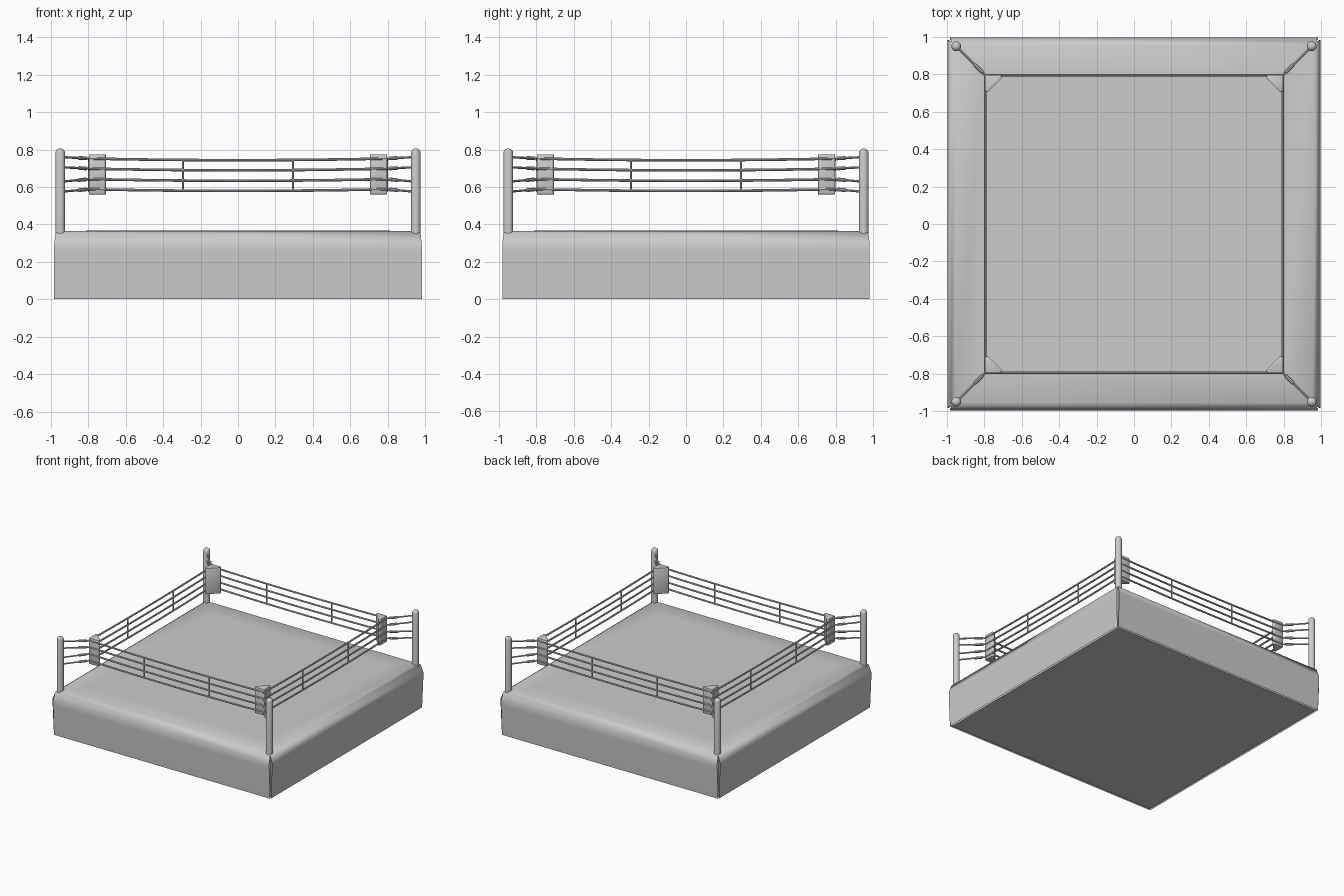
import bpy, bmesh, math
from mathutils import Vector, Matrix

cube = bpy.data.objects.get("Cube")
if cube:
    bpy.data.objects.remove(cube, do_unlink=True)

GREY = (0.6, 0.6, 0.6, 1)
grey = bpy.data.materials.new("plain grey")
grey.use_nodes = True
grey.diffuse_color = GREY
grey.node_tree.nodes["Principled BSDF"].inputs["Base Color"].default_value = GREY

CORNERS = [(1, 1), (-1, 1), (-1, -1), (1, -1)]
POST, ROPE, TIE = 0.95, 0.795, 0.295
ROPE_Z = [0.588, 0.642, 0.698, 0.752]       # rope heights at the corners
ANCHOR_Z = [0.574, 0.628, 0.706, 0.76]      # heights at the posts
SAG = 0.009


def finish(name, bm, angle=40):
    bmesh.ops.recalc_face_normals(bm, faces=bm.faces)
    mesh = bpy.data.meshes.new(name)
    bm.to_mesh(mesh)
    bm.free()
    mesh.materials.append(grey)
    obj = bpy.data.objects.new(name, mesh)
    bpy.context.collection.objects.link(obj)
    bpy.ops.object.select_all(action='DESELECT')
    obj.select_set(True)
    bpy.context.view_layer.objects.active = obj
    bpy.ops.object.shade_smooth_by_angle(angle=math.radians(angle))
    return obj


def tube(bm, points, radii, sides=8):
    """Sweep a round section along a gently bending path."""
    points = [Vector(p) for p in points]
    turn = (points[-1] - points[0]).to_track_quat('Z', 'Y')
    rings = []
    for p, r in zip(points, radii):
        ring = []
        for i in range(sides):
            a = math.tau * i / sides
            ring.append(bm.verts.new(p + turn @ Vector((r * math.cos(a), r * math.sin(a), 0))))
        rings.append(ring)
    for low, high in zip(rings, rings[1:]):
        for i in range(sides):
            j = (i + 1) % sides
            bm.faces.new((low[i], low[j], high[j], high[i]))
    bm.faces.new(rings[0])
    bm.faces.new(rings[-1])


# Solid platform under the cloth
bm = bmesh.new()
bmesh.ops.create_cube(bm, size=1, matrix=Matrix.Translation((0, 0, 0.175))
                      @ Matrix.Diagonal((1.94, 1.94, 0.35, 1)))
finish("platform_core", bm)

# Canvas top with four hanging flaps, split at the corners
bm = bmesh.new()
rings = [[bm.verts.new((sx * h, sy * h, z)) for sx, sy in CORNERS]
         for h, z in [(0.8, 0.366), (0.955, 0.365), (0.976, 0.352)]]
bm.faces.new(rings[0])
for inner, outer in zip(rings, rings[1:]):
    for i in range(4):
        j = (i + 1) % 4
        bm.faces.new((inner[i], inner[j], outer[j], outer[i]))
for i in range(4):
    a, b = rings[-1][i], rings[-1][(i + 1) % 4]
    side = Matrix.Rotation(math.pi / 2 * i, 3, 'Z')
    for out, z in [(0.997, 0.29), (0.997, 0.25), (0.985, 0)]:
        c, d = [bm.verts.new(side @ Vector((s * 0.982, out, z))) for s in (1, -1)]
        bm.faces.new((a, b, d, c))
        a, b = c, d
finish("canvas_and_skirt", bm, 80)

# Ropes sagging along each side, with two thin ties per side
ropes, ties = bmesh.new(), bmesh.new()
for i in range(4):
    side = Matrix.Rotation(math.pi / 2 * i, 3, 'Z')
    for z in ROPE_Z:
        path = [side @ Vector((ROPE * t, ROPE, z - SAG * (1 - t * t)))
                for t in [k / 6 - 1 for k in range(13)]]
        tube(ropes, path, [0.007] * len(path))
    for x in (-TIE, TIE):
        tube(ties, [side @ Vector((x, ROPE, z - SAG)) for z in (ROPE_Z[0], ROPE_Z[-1])],
             [0.0055] * 2)
finish("ropes", ropes)
finish("rope_ties", ties)

# Corner parts
for (sx, sy), label in zip(CORNERS, ["back_left", "back_right", "front_right", "front_left"]):
    # Post with domed cap
    bm = bmesh.new()
    r = 0.026
    dome = [(r * math.cos(a), 0.782 + r * 0.9 * math.sin(a))
            for a in [math.radians(d) for d in (0, 25, 50, 70, 85)]]
    profile = [(r, 0.33)] + dome
    tube(bm, [(sx * POST, sy * POST, z) for _, z in profile], [q for q, _ in profile], 20)
    finish(label + "_post", bm)

    # Turnbuckles joining the post to each rope
    bm = bmesh.new()
    for z0, z1 in zip(ANCHOR_Z, ROPE_Z):
        start, end = Vector((sx * POST, sy * POST, z0)), Vector((sx * ROPE, sy * ROPE, z1))
        shape = [(0, 0.006), (0.62, 0.006), (0.64, 0.01), (0.9, 0.01), (0.92, 0.006), (1, 0.006)]
        tube(bm, [start.lerp(end, t) for t, _ in shape], [q for _, q in shape])
    finish(label + "_turnbuckles", bm)

    # Three-sided corner pad with blunt tips
    bm = bmesh.new()
    outline = [(0.797, 0.797), (0.797, 0.712), (0.782, 0.704), (0.704, 0.782), (0.712, 0.797)]
    base = bm.faces.new([bm.verts.new((sx * x, sy * y, 0.56)) for x, y in outline])
    grown = bmesh.ops.extrude_face_region(bm, geom=[base])["geom"]
    bmesh.ops.translate(bm, vec=(0, 0, 0.214),
                        verts=[v for v in grown if isinstance(v, bmesh.types.BMVert)])
    bmesh.ops.bevel(bm, geom=bm.edges[:], offset=0.004, segments=2, affect='EDGES', profile=0.5)
    finish(label + "_pad", bm)
